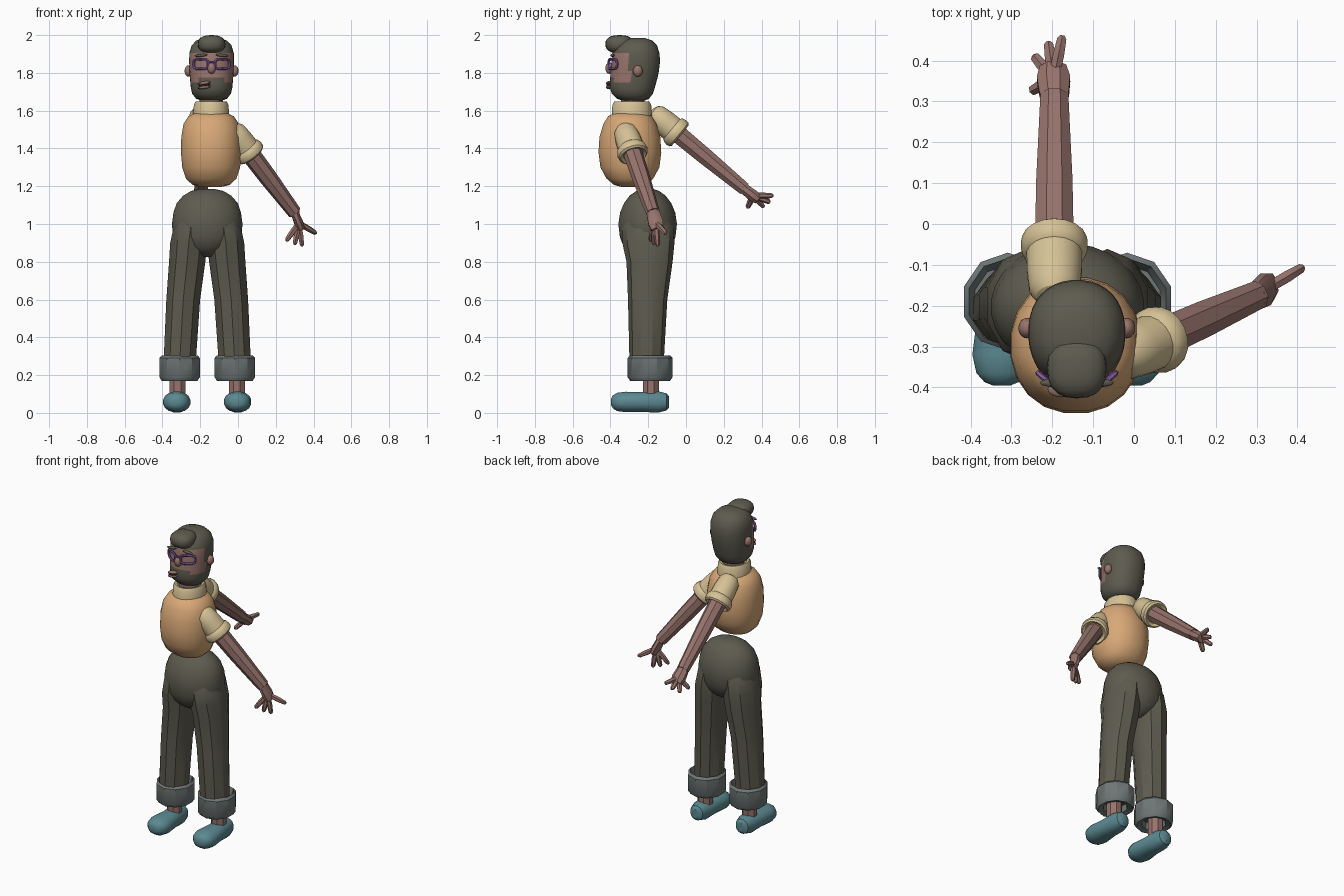
import bpy, bmesh, math
from mathutils import Vector

cube = bpy.data.objects.get("Cube")
if cube:
    bpy.data.objects.remove(cube, do_unlink=True)

X, Y, Z = Vector((1, 0, 0)), Vector((0, 1, 0)), Vector((0, 0, 1))


def material(name, r, g, b):
    m = bpy.data.materials.new(name)
    col = [(c / 255) ** 2.2 for c in (r, g, b)] + [1]
    m.use_nodes = True
    m.diffuse_color = col
    m.node_tree.nodes["Principled BSDF"].inputs["Base Color"].default_value = col
    return m


DARK = material("charcoal olive", 94, 92, 80)
SKIN = material("brown skin", 150, 115, 108)
PEACH = material("peach knit", 214, 166, 118)
CREAM = material("cream cotton", 212, 192, 148)
GREY = material("grey denim", 110, 118, 117)
TEAL = material("teal canvas", 92, 136, 144)
PURPLE = material("purple frame", 128, 92, 158)
MOUTH = material("mouth shadow", 62, 42, 42)


def finish(ob, angle=34):
    bpy.ops.object.select_all(action='DESELECT')
    ob.select_set(True)
    bpy.context.view_layer.objects.active = ob
    bpy.ops.object.shade_smooth_by_angle(angle=math.radians(angle))
    return ob


def loft(name, rings, sides, *mats, axis=None, power=1.0):
    """Skin rings of (centre, radius u, radius v) set across an axis, with end caps."""
    t = (axis or Vector(rings[-1][0]) - Vector(rings[0][0])).normalized()
    u = t.cross(Y if abs(t.z) > 0.9 else Z).normalized()
    v = u.cross(t)
    shape = lambda c: math.copysign(abs(c) ** power, c)
    bm = bmesh.new()
    rows = []
    for c, ru, rv in rings:
        angles = [2 * math.pi * (i + 0.5) / sides for i in range(sides)]
        rows.append([bm.verts.new(Vector(c) + u * ru * shape(math.cos(a)) + v * rv * shape(math.sin(a)))
                     for a in angles])
    for a, b in zip(rows, rows[1:]):
        for i in range(sides):
            j = (i + 1) % sides
            bm.faces.new((a[i], a[j], b[j], b[i]))
    bm.faces.new(rows[0])
    bm.faces.new(rows[-1])
    bmesh.ops.recalc_face_normals(bm, faces=bm.faces)
    me = bpy.data.meshes.new(name)
    bm.to_mesh(me)
    bm.free()
    for m in mats:
        me.materials.append(m)
    ob = bpy.data.objects.new(name, me)
    bpy.context.collection.objects.link(ob)
    return finish(ob)


def ball(name, centre, size, mat, tilt=0.0, power=1.0):
    """Rounded blob; a power below one makes it boxier."""
    bpy.ops.mesh.primitive_uv_sphere_add(segments=20, ring_count=12, location=centre)
    ob = bpy.context.object
    ob.name = name
    for p in ob.data.vertices:
        p.co = Vector([math.copysign(abs(c) ** power, c) * s for c, s in zip(p.co, size)])
    ob.rotation_euler.y = tilt
    ob.data.materials.append(mat)
    return finish(ob)


def tube(name, points, radius, mat, closed=False):
    cu = bpy.data.curves.new(name, 'CURVE')
    cu.dimensions = '3D'
    cu.bevel_depth, cu.bevel_resolution, cu.use_fill_caps = radius, 1, True
    sp = cu.splines.new('POLY')
    sp.points.add(len(points) - 1)
    for p, co in zip(sp.points, points):
        p.co = (*co, 1)
    sp.use_cyclic_u = closed
    cu.materials.append(mat)
    ob = bpy.data.objects.new(name, cu)
    bpy.context.collection.objects.link(ob)
    finish_select = [o.select_set(False) for o in bpy.context.selected_objects]
    ob.select_set(True)
    bpy.context.view_layer.objects.active = ob
    bpy.ops.object.convert(target='MESH')
    return finish(bpy.context.object, 50)


# Body and collar
BX, BY = -0.142, -0.297
body = [(1.195, .05, .04), (1.207, .10, .085), (1.24, .135, .125), (1.30, .155, .158), (1.38, .162, .168),
        (1.46, .16, .163), (1.53, .148, .142), (1.57, .122, .117), (1.59, .08, .08)]
loft("torso", [((BX, BY, z), a, b) for z, a, b in body], 20, PEACH, axis=Z, power=0.93)
collar = [(1.56, .085), (1.575, .096), (1.63, .093), (1.648, .084), (1.645, .07), (1.60, .065)]
loft("collar", [((BX, -.287, z), r, r * 1.12) for z, r in collar], 20, CREAM, axis=Z)
loft("neck", [((BX, -.282, z), .063, .063) for z in (1.58, 1.70)], 16, SKIN)

# Head: face skin is picked by height and depth, the rest is hair and beard
HX = -0.14
skull = [(1.653, .055, -.335, -.22), (1.663, .082, -.365, -.195), (1.69, .103, -.393, -.175),
         (1.72, .110, -.403, -.165), (1.75, .113, -.404, -.157), (1.775, .115, -.402, -.15),
         (1.81, .117, -.399, -.143), (1.86, .119, -.395, -.137), (1.905, .118, -.39, -.14),
         (1.945, .106, -.372, -.153), (1.972, .08, -.345, -.18), (1.985, .04, -.30, -.22)]
head = loft("head", [((HX, (f + b) / 2, z), w, (b - f) / 2) for z, w, f, b in skull], 36, DARK, SKIN,
            axis=Z, power=0.9)
for f in head.data.polygons:
    c = f.center
    low = 1.775 if abs(c.x - HX) < 0.07 else 1.75
    f.material_index = int(c.y < -0.295 and low < c.z < 1.905)
ball("hair_quiff", (HX, -.352, 1.952), (.073, .075, .048), DARK, power=0.82)
ball("nose", (HX, -.405, 1.825), (.022, .022, .03), SKIN)
for side, s in (("left", 1), ("right", -1)):
    ball(side + "_ear", (HX + s * .122, -.255, 1.81), (.021, .025, .03), SKIN)
    ball(side + "_eyebrow", (HX + s * .056, -.389, 1.893), (.034, .01, .008), DARK, tilt=s * 0.1)

# Crooked lips around a dark mouth
for label, dz in (("upper", .011), ("lower", -.011)):
    ball(label + "_lip", (-.178, -.404, 1.735 + dz), (.034, .02, .0095), SKIN, tilt=-0.15)
ball("mouth", (-.178, -.404, 1.735), (.03, .017, .009), MOUTH, tilt=-0.15)


# Spectacles follow the curve of the face
def on_face(dx, z):
    return (HX + dx, -.41 + 5 * dx * dx, z)


for side, s in (("left", 1), ("right", -1)):
    rim = []
    for i in range(20):
        a = 2 * math.pi * i / 20
        c, d = (math.copysign(abs(q) ** 0.55, q) for q in (math.cos(a), math.sin(a)))
        rim.append(on_face(s * .057 + .038 * c, 1.847 + .026 * d))
    tube(side + "_lens_rim", rim, .007, PURPLE, True)
tube("glasses_bridge", [on_face(d, 1.858) for d in (-.02, 0, .02)], .006, PURPLE)

# Arms: sleeve with rolled cuff, forearm, flattened palm and fingers
sleeve = [(-.19, .02), (-.18, .045), (-.155, .062), (-.10, .068), (-.045, .069), (-.036, .078),
          (-.015, .083), (.003, .08), (.012, .07), (0, .054)]


def arm(side, cuff, wrist, palm, pu, pv, tips):
    cuff, wrist, palm = Vector(cuff), Vector(wrist), Vector(palm)
    d = (wrist - cuff).normalized()
    loft(side + "_sleeve", [(cuff + d * t, r, r) for t, r in sleeve], 18, CREAM, axis=d)
    loft(side + "_arm", [(cuff - d * .05, .052, .052), (cuff.lerp(wrist, .4), .048, .048),
                         (wrist, .037, .037)], 8, SKIN)
    e = (palm - wrist).normalized()
    loft(side + "_palm", [(wrist - e * .02, .032, .032), (wrist + e * .015, pu * .9, pv * .9),
                          (palm, pu, pv), (palm + e * .035, pu * .8, pv * .8)], 8, SKIN)
    for i, tip in enumerate(tips):
        tip = Vector(tip)
        label = "_thumb" if i == 0 else "_finger_%d" % i
        loft(side + label, [(palm, .015, .015), (palm.lerp(tip, .55), .016, .016),
                            (palm.lerp(tip, .92), .013, .013), (tip, .006, .006)], 6, SKIN)


arm("left", (.066, -.28, 1.37), (.30, -.175, 1.06), (.322, -.16, 1.005), .026, .043,
    [(.255, -.19, .91), (.30, -.17, .89), (.34, -.15, .882), (.415, -.105, .95)])
arm("right", (-.195, -.04, 1.475), (-.195, .31, 1.185), (-.197, .355, 1.15), .044, .034,
    [(-.252, .325, 1.085), (-.245, .412, 1.09), (-.21, .446, 1.115), (-.175, .462, 1.15)])

# Trousers
PX = -0.163
hips = [(.825, .04, .06), (.85, .09, .10), (.88, .145, .128), (.93, .182, .148), (1.0, .188, .156),
        (1.06, .18, .147), (1.11, .163, .126), (1.15, .128, .096), (1.175, .085, .06), (1.185, .04, .03)]
loft("hips", [((PX, -.203, z), a, b) for z, a, b in hips], 28, DARK, axis=Z)
leg = [(.22, .145, .086, .088, -.208), (.30, .144, .09, .092, -.208), (.60, .127, .094, .104, -.203),
       (.80, .106, .101, .122, -.193), (.90, .098, .103, .138, -.199), (1.0, .085, .094, .136, -.203),
       (1.08, .07, .07, .09, -.203)]
turnup = [(.26, .085), (.305, .10), (.29, .113), (.19, .113), (.17, .10), (.18, .07), (.25, .06)]
shoe = [(-.09, .02, .03), (-.103, .044, .046), (-.15, .058, .058), (-.24, .063, .053),
        (-.32, .073, .055), (-.365, .063, .049), (-.387, .043, .035), (-.396, .02, .018)]
for side, s in (("left", 1), ("right", -1)):
    loft(side + "_trouser_leg", [((PX + s * o, y, z), a, b) for z, o, a, b, y in leg], 10, DARK, axis=Z)
    loft(side + "_turn_up", [((PX + s * .146, -.19, z), r, r * 1.06) for z, r in turnup], 10, GREY, axis=Z)
    loft(side + "_ankle", [((PX + s * .157, -.186, z), .046, .046) for z in (.08, .27)], 8, SKIN)
    loft(side + "_shoe", [((PX + s * .161, y, .058), a, b) for y, a, b in shoe], 16, TEAL, axis=-Y, power=0.9)
